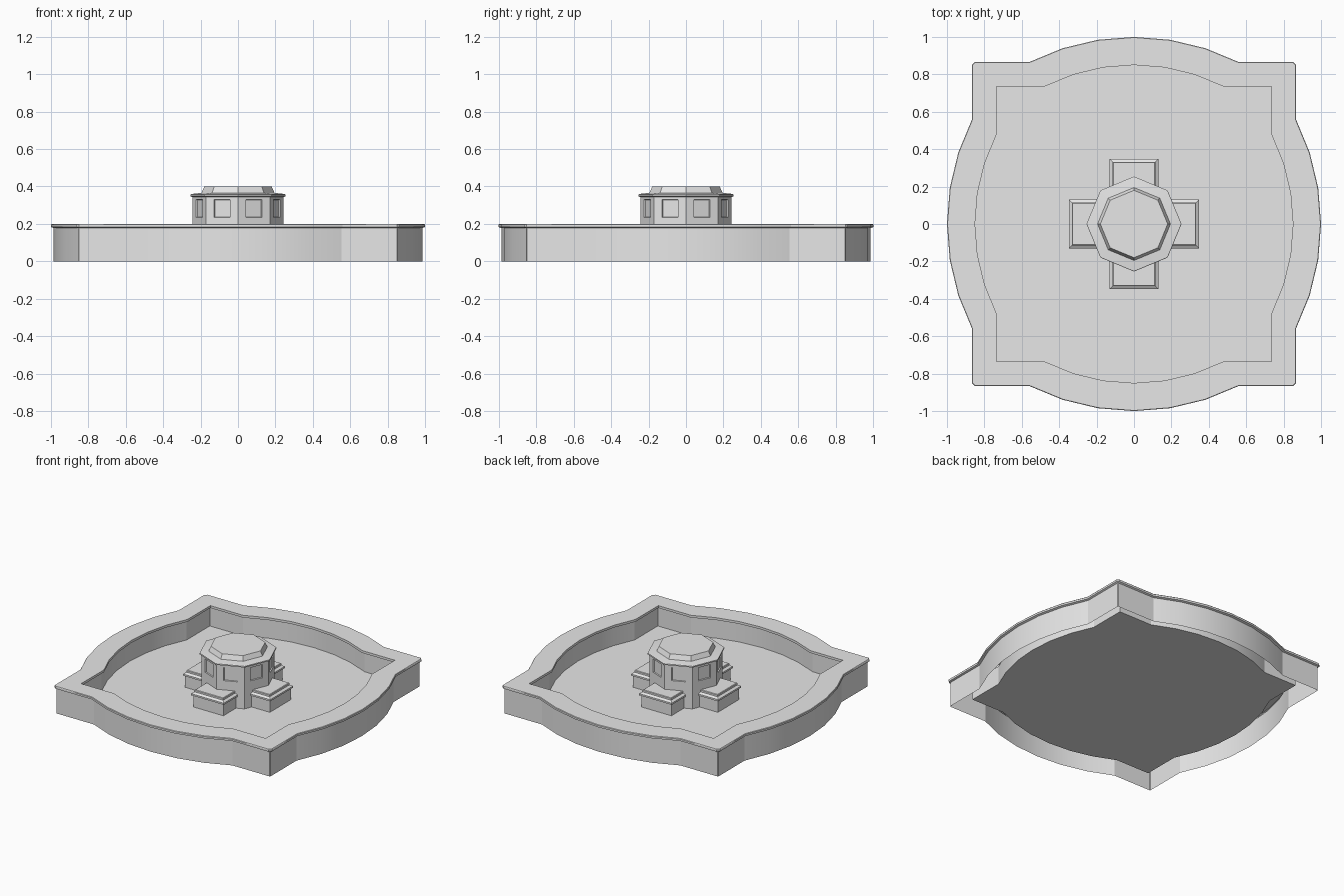
import bpy, bmesh, math
from mathutils import Vector, Matrix

cube = bpy.data.objects.get("Cube")
if cube:
    bpy.data.objects.remove(cube, do_unlink=True)

stone = bpy.data.materials.new("pale_stone")
stone.use_nodes = True
GREY = (0.8, 0.8, 0.8, 1)
stone.diffuse_color = GREY
stone.node_tree.nodes["Principled BSDF"].inputs["Base Color"].default_value = GREY

FLOOR = 0.045


def loft(bm, loops, cap=True):
    """Skin a stack of equal-length loops and close the last one."""
    rings = [[bm.verts.new(p) for p in loop] for loop in loops]
    bands = []
    n = len(rings[0])
    for a, b in zip(rings, rings[1:]):
        bands.append([bm.faces.new((a[i], a[(i + 1) % n], b[(i + 1) % n], b[i]))
                      for i in range(n)])
    if cap:
        bm.faces.new(rings[-1])
    return bands


def finish(bm, name):
    mesh = bpy.data.meshes.new(name)
    bm.normal_update()
    bm.to_mesh(mesh)
    bm.free()
    mesh.materials.append(stone)
    obj = bpy.data.objects.new(name, mesh)
    bpy.context.collection.objects.link(obj)
    bpy.ops.object.select_all(action='DESELECT')
    obj.select_set(True)
    bpy.context.view_layer.objects.active = obj
    bpy.ops.object.shade_smooth_by_angle(angle=math.radians(20))
    return obj


def basin_outline(scale, z, chamfer):
    """Square with a shallow bow on each side and clipped corners."""
    half, chord, radius = 0.866, 0.56, 1.237
    sweep = math.asin(chord / radius)
    side = []
    for i in range(-3, 4):
        a = sweep * i / 3
        side.append(Vector((radius * math.sin(a), radius - 1 - radius * math.cos(a), 0)))
    side.append(Vector((half - chamfer, -half, 0)))
    side.append(Vector((half, -half + chamfer, 0)))
    points = []
    for q in range(4):
        turn = Matrix.Rotation(q * math.pi / 2, 3, 'Z')
        points += [turn @ p * scale + Vector((0, 0, z)) for p in side]
    return points


# Basin: hollow wall, overhanging rim, inner wall and floor in one skin
bm = bmesh.new()
profile = [(0.986, 0, 0.004), (0.986, 0.178, 0.004), (1, 0.183, 0.015),
           (1, 0.196, 0.015), (0.997, 0.2, 0.015), (0.85, 0.2, 0.001),
           (0.85, 0.183, 0.001), (0.865, 0.178, 0.001), (0.865, FLOOR, 0.001)]
loft(bm, [basin_outline(*p) for p in profile])
finish(bm, "basin")


def octagon(radius, z):
    return [(radius * math.cos(i * math.pi / 4), radius * math.sin(i * math.pi / 4), z)
            for i in range(8)]


# Octagonal centre with a recessed panel on each face
bm = bmesh.new()
bands = loft(bm, [octagon(0.243, FLOOR), octagon(0.243, 0.2), octagon(0.243, 0.345)], cap=False)
panels = bands[1]
bm.normal_update()
bmesh.ops.inset_individual(bm, faces=panels, thickness=0.01)
for face in panels:
    centre = face.calc_center_median()
    for v in face.verts:
        offset = v.co - centre
        top = offset.z > 0
        offset.z = 0
        v.co = centre + offset.normalized() * 0.046
        v.co.z = 0.33 if top else 0.235
bm.normal_update()
bmesh.ops.inset_individual(bm, faces=panels, thickness=0.003, depth=-0.008)
finish(bm, "octagonal_centre")

# Cornice and low roof
bm = bmesh.new()
loft(bm, [octagon(r, z) for r, z in ((0.24, 0.342), (0.254, 0.348), (0.254, 0.357),
                                     (0.25, 0.36), (0.195, 0.366), (0.18, 0.4))])
finish(bm, "cornice_and_roof")


def rectangle(grow, z):
    w, near, far = 0.12 + grow, -0.1, -0.338 - grow
    return [(-w, far, z), (w, far, z), (w, near, z), (-w, near, z)]


# Four stepped pedestals around the centre
for q, side in enumerate(("front", "left", "back", "right")):
    bm = bmesh.new()
    loft(bm, [rectangle(g, z) for g, z in ((0, FLOOR), (0, 0.125), (0.01, 0.13), (0.01, 0.142),
                                           (-0.006, 0.153), (-0.006, 0.165), (-0.01, 0.168))])
    bm.transform(Matrix.Rotation(q * math.pi / 2, 4, 'Z'))
    finish(bm, side + "_pedestal")
